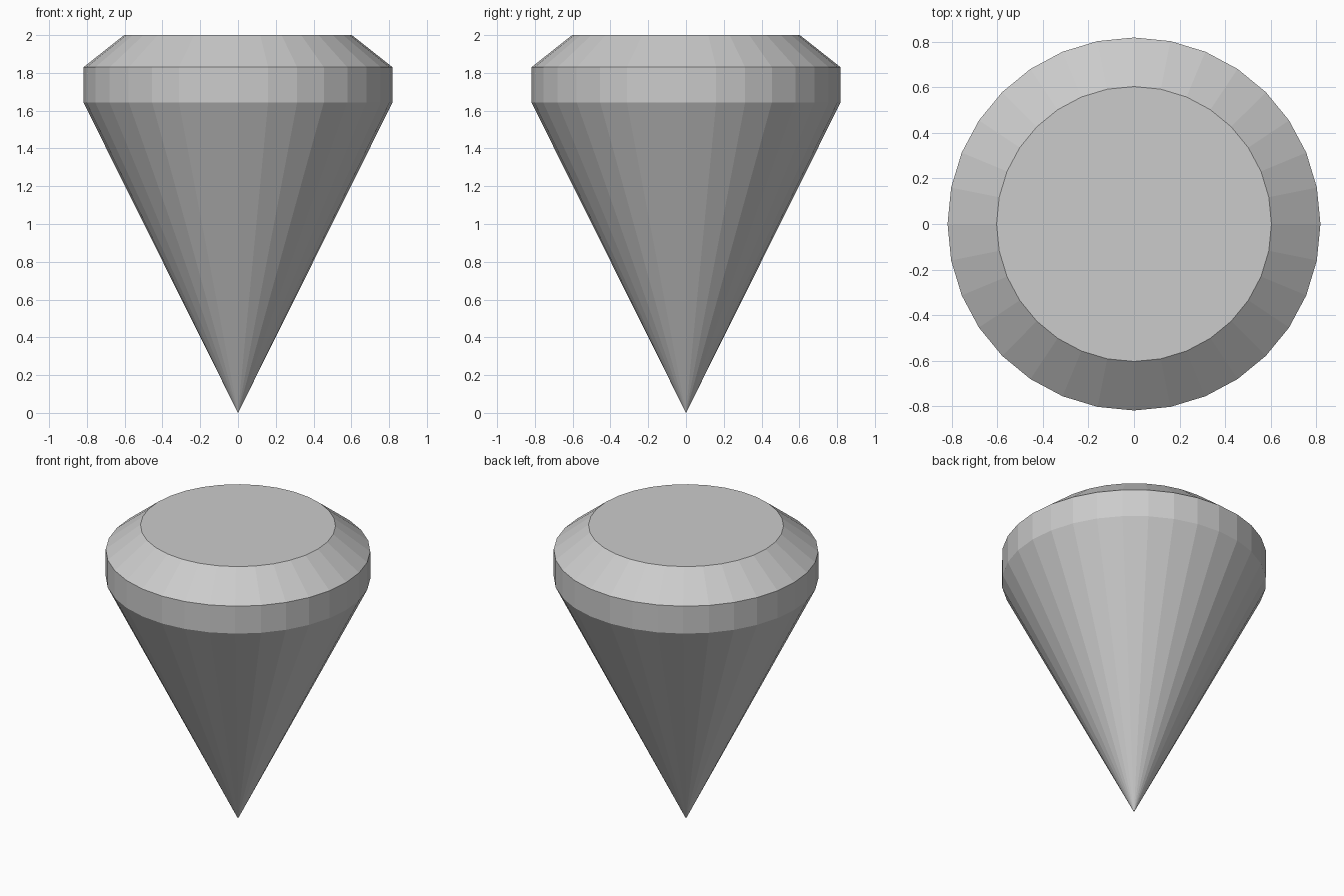
import bpy, bmesh
from math import cos, sin, tau

if "Cube" in bpy.data.objects:
    bpy.data.objects.remove(bpy.data.objects["Cube"])

SIDES = 32
# ring profile: (radius, height)
PROFILE = [(0.818, 1.643), (0.818, 1.83), (0.603, 2.0)]

bm = bmesh.new()
tip = bm.verts.new((0, 0, 0))
rings = [[bm.verts.new((r * cos(tau * i / SIDES), r * sin(tau * i / SIDES), z))
          for i in range(SIDES)] for r, z in PROFILE]

# lower cone, girdle and crown facets
for i in range(SIDES):
    j = (i + 1) % SIDES
    bm.faces.new((tip, rings[0][j], rings[0][i]))
    for low, high in zip(rings, rings[1:]):
        bm.faces.new((low[i], low[j], high[j], high[i]))

# flat top
bm.faces.new(rings[-1])
bmesh.ops.recalc_face_normals(bm, faces=bm.faces)

mesh = bpy.data.meshes.new("cut_gem")
bm.to_mesh(mesh)
bm.free()
bpy.context.collection.objects.link(bpy.data.objects.new("cut_gem", mesh))
